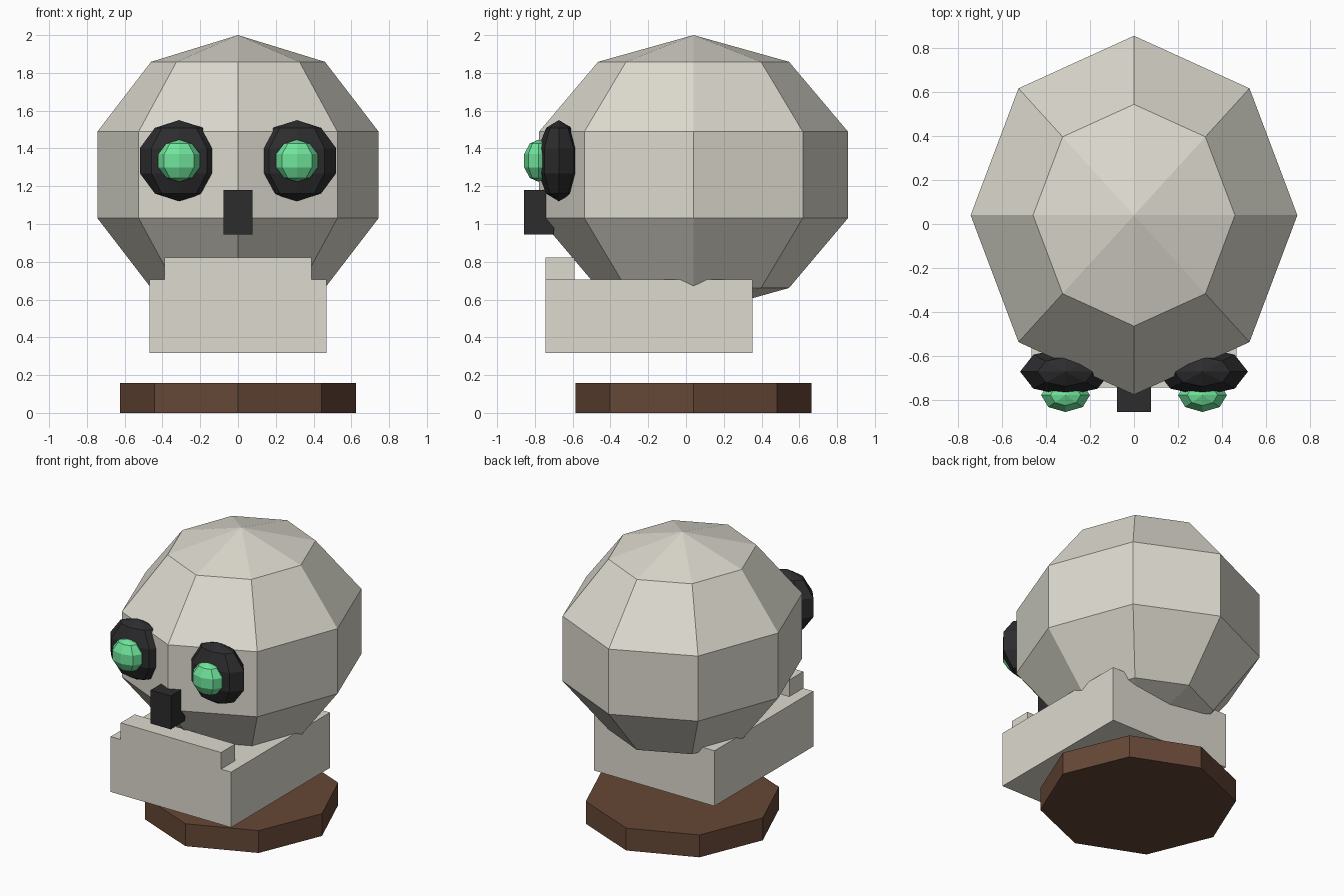
import bpy

if "Cube" in bpy.data.objects:
    bpy.data.objects.remove(bpy.data.objects["Cube"])


def material(name, rgb):
    m = bpy.data.materials.new(name)
    m.diffuse_color = (*rgb, 1)
    m.use_nodes = True
    m.node_tree.nodes["Principled BSDF"].inputs["Base Color"].default_value = m.diffuse_color
    return m


bone = material("bone", (0.72, 0.70, 0.62))
dark = material("dark", (0.025, 0.025, 0.027))
glow = material("green_glow", (0.16, 0.78, 0.33))
wood = material("wood", (0.13, 0.063, 0.037))


def finish(name, mat):
    ob = bpy.context.object
    ob.name = name
    ob.data.materials.append(mat)
    bpy.ops.object.transform_apply(location=False, rotation=False, scale=True)
    return ob


def ball(name, centre, radii, mat):
    """Low-poly ellipsoid, 8 segments by 5 rings."""
    bpy.ops.mesh.primitive_uv_sphere_add(segments=8, ring_count=5, radius=1, location=centre)
    bpy.context.object.scale = radii
    return finish(name, mat)


def box(name, low, high, mat):
    """Box between two opposite corners."""
    centre = [(a + b) / 2 for a, b in zip(low, high)]
    bpy.ops.mesh.primitive_cube_add(size=1, location=centre)
    bpy.context.object.scale = [b - a for a, b in zip(low, high)]
    return finish(name, mat)


# Octagonal wooden base
bpy.ops.mesh.primitive_cylinder_add(vertices=8, radius=0.625, depth=0.157, location=(0, 0.04, 0.0785))
finish("base", wood)

# Skull
ball("cranium", (0, 0.04, 1.26), (0.783, 0.86, 0.74), bone)
box("jaw", (-0.468, -0.745, 0.317), (0.468, 0.352, 0.706), bone)
box("teeth", (-0.39, -0.745, 0.706), (0.39, -0.59, 0.823), bone)
box("nose", (-0.078, -0.858, 0.945), (0.078, -0.70, 1.18), dark)

# Eyes, mirrored left and right
for side, sx in (("left", -1), ("right", 1)):
    ball(f"eye_socket_{side}", (sx * 0.312, -0.673, 1.335), (0.218, 0.115, 0.215), dark)
    ball(f"eye_glow_{side}", (sx * 0.312, -0.78, 1.335), (0.117, 0.081, 0.112), glow)
